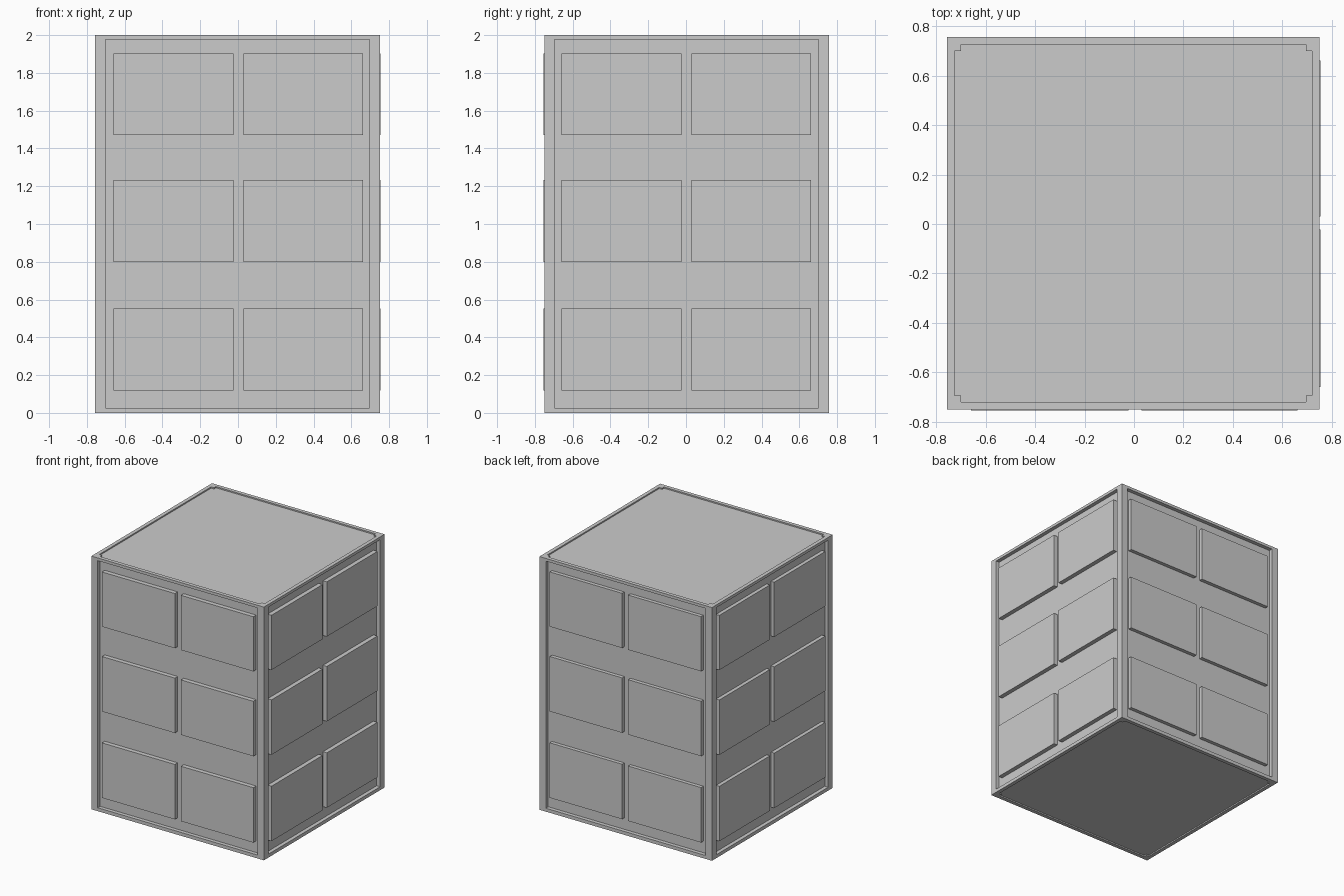
import bpy
import bmesh
from mathutils import Matrix, Vector

if "Cube" in bpy.data.objects:
    bpy.data.objects.remove(bpy.data.objects["Cube"])

# Outer limits of the frame
X0, X1 = -0.756, 0.751
Y0, Y1 = -0.750, 0.756
H = 2.0
POST = 0.055      # corner post width
DEPTH = 0.03      # depth of the side recess
RAIL = 0.022      # rail height
FACE = 0.755      # outer face of the raised panels


def box(name, x, y, z):
    """Box object from (min, max) ranges."""
    bm = bmesh.new()
    size = Vector((x[1] - x[0], y[1] - y[0], z[1] - z[0]))
    mid = Vector((sum(x) / 2, sum(y) / 2, sum(z) / 2))
    bmesh.ops.create_cube(bm, size=1, matrix=Matrix.Diagonal(size).to_4x4())
    mesh = bpy.data.meshes.new(name)
    bm.to_mesh(mesh)
    bm.free()
    obj = bpy.data.objects.new(name, mesh)
    obj.location = mid
    bpy.context.collection.objects.link(obj)
    return obj


# Recessed core, slightly sunk below the rims
core_x = (X0 + DEPTH, X1 - DEPTH)
core_y = (Y0 + DEPTH, Y1 - DEPTH)
box("core", core_x, core_y, (0.01, H - 0.01))

# Corner posts
for xn, x in (("left", (X0, X0 + POST)), ("right", (X1 - POST, X1))):
    for yn, y in (("front", (Y0, Y0 + POST)), ("back", (Y1 - POST, Y1))):
        box(f"{yn}_{xn}_post", x, y, (0, H))

# Top and bottom rails between the posts
for zn, z in (("bottom", (0, RAIL + 0.005)), ("top", (H - RAIL, H))):
    span_x, span_y = (X0 + POST, X1 - POST), (Y0 + POST, Y1 - POST)
    box(f"{zn}_front_rail", span_x, (Y0, core_y[0]), z)
    box(f"{zn}_back_rail", span_x, (core_y[1], Y1), z)
    box(f"{zn}_left_rail", (X0, core_x[0]), span_y, z)
    box(f"{zn}_right_rail", (core_x[1], X1), span_y, z)

# Raised panels: two columns by three rows on each side
for row, z in enumerate(((0.118, 0.552), (0.80, 1.234), (1.47, 1.902))):
    for col, span in enumerate(((-0.66, -0.023), (0.03, 0.662))):
        tag = f"panel_{row + 1}_{col + 1}"
        box(f"front_{tag}", span, (-FACE, core_y[0]), z)
        box(f"back_{tag}", span, (core_y[1], FACE), z)
        box(f"left_{tag}", (-FACE, core_x[0]), span, z)
        box(f"right_{tag}", (core_x[1], FACE), span, z)
